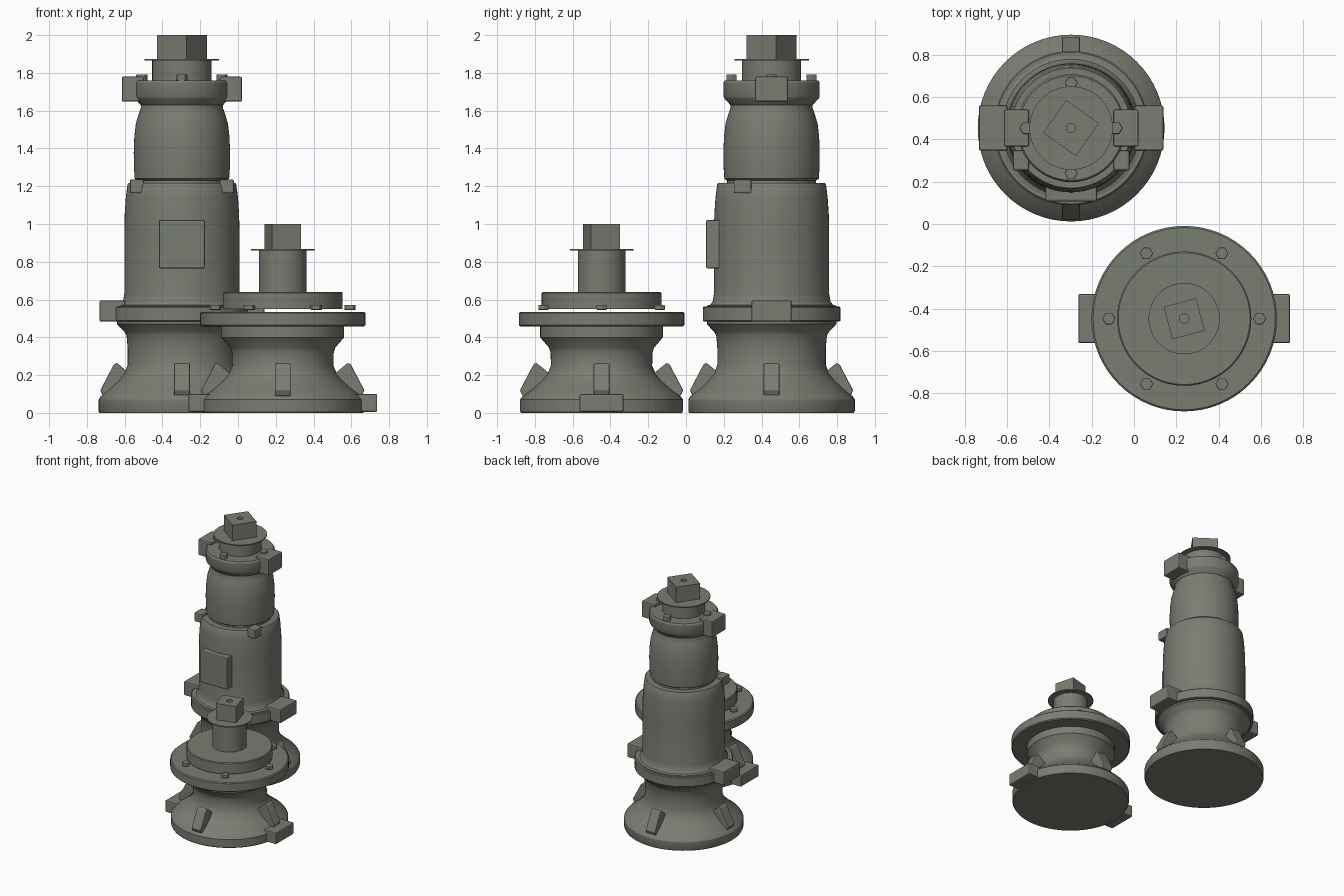
import bpy, bmesh, math
from mathutils import Matrix, Vector

if "Cube" in bpy.data.objects:
    bpy.data.objects.remove(bpy.data.objects["Cube"])

mat = bpy.data.materials.new("olive_grey_metal")
mat.diffuse_color = (0.195, 0.205, 0.17, 1)
mat.use_nodes = True
mat.node_tree.nodes["Principled BSDF"].inputs["Base Color"].default_value = mat.diffuse_color

TALL = Vector((-0.297, 0.453, 0))
SHORT = Vector((0.237, -0.447, 0))


def finish(name, bm, origin, bevel=0.0, smooth=False):
    bmesh.ops.recalc_face_normals(bm, faces=bm.faces)
    me = bpy.data.meshes.new(name)
    bm.to_mesh(me)
    bm.free()
    me.materials.append(mat)
    ob = bpy.data.objects.new(name, me)
    ob.location = origin
    bpy.context.collection.objects.link(ob)
    if bevel:
        m = ob.modifiers.new("bevel", 'BEVEL')
        m.width, m.segments = bevel, 2
    if smooth:
        bpy.ops.object.select_all(action='DESELECT')
        ob.select_set(True)
        bpy.context.view_layer.objects.active = ob
        bpy.ops.object.shade_smooth_by_angle(angle=math.radians(30))
    return ob


def lathe(name, origin, profile, n=64):
    """Closed solid of revolution from (radius, height) points."""
    bm = bmesh.new()
    rings = [[bm.verts.new((r * math.cos(2 * math.pi * i / n),
                            r * math.sin(2 * math.pi * i / n), z)) for i in range(n)]
             for r, z in profile]
    for a, b in zip(rings, rings[1:]):
        for i in range(n):
            j = (i + 1) % n
            bm.faces.new((a[i], a[j], b[j], b[i]))
    bm.faces.new(rings[0][::-1])
    bm.faces.new(rings[-1])
    return finish(name, bm, origin, smooth=True)


def box(name, origin, x, y, z, bevel=0.008):
    bm = bmesh.new()
    bmesh.ops.create_cube(bm, size=1)
    for v in bm.verts:
        v.co = [(r[0] + r[1]) / 2 + c * (r[1] - r[0]) for c, r in zip(v.co, (x, y, z))]
    return finish(name, bm, origin, bevel)


def pair(name, origin, x, y, z):
    """Box mirrored to the left and right of the axis."""
    box(name + "_right", origin, x, y, z)
    box(name + "_left", origin, (-x[1], -x[0]), y, z)


def prism(name, origin, radius, sides, z0, z1, angle=0, at=(0, 0), bevel=0.0):
    bm = bmesh.new()
    bmesh.ops.create_cone(bm, cap_ends=True, segments=sides, radius1=radius,
                          radius2=radius, depth=z1 - z0)
    bmesh.ops.rotate(bm, verts=bm.verts, matrix=Matrix.Rotation(angle, 3, 'Z'))
    bmesh.ops.translate(bm, verts=bm.verts, vec=(at[0], at[1], (z0 + z1) / 2))
    return finish(name, bm, origin, bevel)


def ribs(name, origin):
    """Four sloping ribs resting on the flared foot."""
    side = [(.27, .2), (.29, .22), (.345, .265), (.36, .257), (.432, .12), (.418, .09), (.3, .09)]
    for k in range(4):
        bm = bmesh.new()
        f = bm.faces.new([bm.verts.new((r, -.042, z)) for r, z in side])
        ex = bmesh.ops.extrude_face_region(bm, geom=[f])
        bmesh.ops.translate(bm, vec=(0, .084, 0),
                            verts=[g for g in ex['geom'] if isinstance(g, bmesh.types.BMVert)])
        bmesh.ops.rotate(bm, verts=bm.verts, matrix=Matrix.Rotation(k * math.pi / 2, 3, 'Z'))
        finish(f"{name}_{k}", bm, origin, .006)


def bolts(name, origin, count, ring, z0, z1):
    for k in range(count):
        a = 2 * math.pi * k / count
        prism(f"{name}_{k}", origin, .031, 6, z0, z1, math.pi / 6,
              (ring * math.cos(a), ring * math.sin(a)), .004)


def square_nut(name, origin, half_diag, z0, z1, degrees):
    """Square operating nut with a small round hole drilled in the top."""
    nut = prism(name, origin, half_diag, 4, z0, z1, math.radians(degrees))
    drill = prism("drill", origin, .022, 20, z1 - .03, z1 + .03)
    m = nut.modifiers.new("hole", 'BOOLEAN')
    m.object, m.solver = drill, 'EXACT'
    bpy.ops.object.select_all(action='DESELECT')
    nut.select_set(True)
    bpy.context.view_layer.objects.active = nut
    bpy.ops.object.modifier_apply(modifier="hole")
    bpy.data.objects.remove(drill)


# Tall column: foot, neck and lower flange
lathe("tall_foot", TALL, [
    (.436, 0), (.441, .01), (.441, .07), (.43, .088), (.38, .128), (.335, .172),
    (.303, .212), (.287, .255), (.287, .34), (.293, .41), (.305, .43), (.343, .47), (.343, .49)])
lathe("tall_lower_flange", TALL, [(.358, .483), (.364, .488), (.364, .557), (.358, .563)])
# Tall column: main barrel and upper barrel
lathe("tall_barrel", TALL, [
    (.343, .55), (.343, .567), (.325, .572), (.312, .59), (.305, .63), (.305, .95),
    (.303, 1.05), (.297, 1.14), (.288, 1.21), (.283, 1.217)])
lathe("tall_upper_barrel", TALL, [
    (.235, 1.2), (.235, 1.23), (.25, 1.24), (.254, 1.3), (.255, 1.38), (.252, 1.46),
    (.244, 1.53), (.228, 1.585), (.217, 1.615), (.218, 1.63), (.25, 1.665), (.255, 1.675),
    (.255, 1.748), (.247, 1.76)])
lathe("tall_cap", TALL, [(.157, 1.75), (.157, 1.867)])
lathe("tall_washer", TALL, [(.197, 1.866), (.197, 1.874)])
square_nut("tall_nut", TALL, .134, 1.87, 2.0, 10)
# Tall column: attachments
ribs("tall_rib", TALL)
pair("tall_flange_block", TALL, (.3, .436), (-.106, .106), (.483, .595))
pair("tall_ear", TALL, (.2, .318), (-.087, .087), (1.648, 1.78))
pair("tall_lug", TALL, (.2, .275), (-.2, -.106), (1.163, 1.236))
box("tall_front_panel", TALL, (-.122, .122), (-.346, -.27), (.765, 1.022))
bolts("tall_bolt", TALL, 4, .212, 1.755, 1.792)

# Short column: foot, flange and raised cover
lathe("short_foot", SHORT, [
    (.426, 0), (.432, .01), (.432, .07), (.418, .088), (.365, .128), (.318, .17),
    (.286, .208), (.268, .25), (.27, .32), (.278, .345), (.325, .4), (.325, .47)])
lathe("short_flange", SHORT, [(.43, .458), (.438, .465), (.438, .528), (.43, .535)])
lathe("short_cover", SHORT, [(.317, .55), (.317, .634), (.311, .64)])
lathe("short_stem", SHORT, [(.126, .63), (.126, .862)])
lathe("short_washer", SHORT, [(.168, .86), (.168, .868)])
square_nut("short_nut", SHORT, .112, .865, 1.0, 60)
# Short column: attachments
ribs("short_rib", SHORT)
pair("short_foot_block", SHORT, (.36, .5), (-.116, .116), (.006, .1))
bolts("short_bolt", SHORT, 6, .356, .545, .572)
